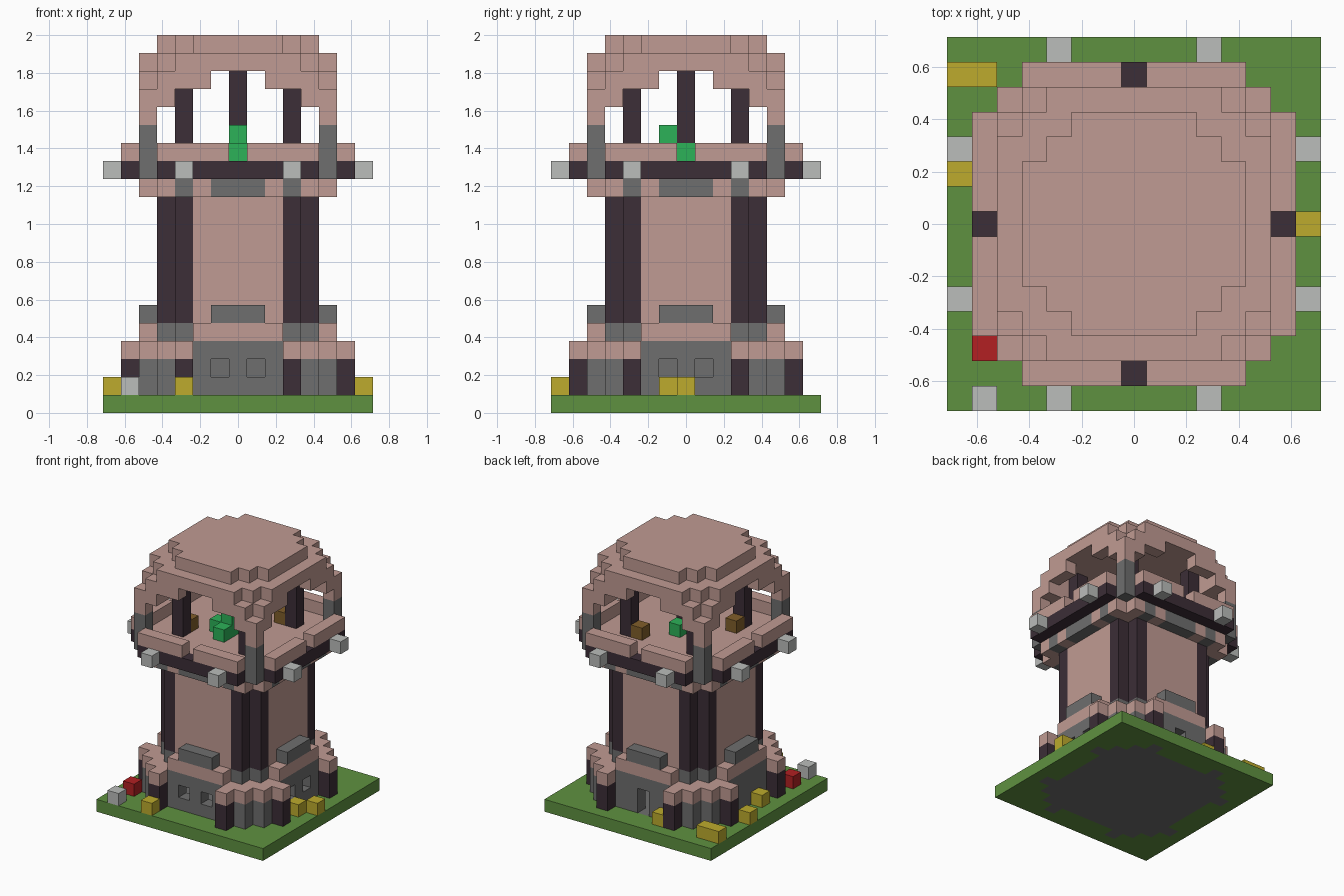
import bpy
import bmesh
from mathutils import Vector

if "Cube" in bpy.data.objects:
    bpy.data.objects.remove(bpy.data.objects["Cube"], do_unlink=True)

U = 2 / 21  # edge of one block


def material(name, rgb):
    lin = [(c / 255 / 12.92) if c < 11 else ((c / 255 + 0.055) / 1.055) ** 2.4 for c in rgb]
    m = bpy.data.materials.new(name)
    m.use_nodes = True
    m.diffuse_color = (*lin, 1)
    m.node_tree.nodes["Principled BSDF"].inputs["Base Color"].default_value = (*lin, 1)
    return m


pink = material("pink stone", (192, 155, 147))
dark = material("dark timber", (60, 46, 55))
grey = material("grey stone", (110, 110, 110))
light = material("pale lantern", (187, 189, 187))
grass = material("grass green", (95, 145, 64))
yellow = material("hay yellow", (189, 171, 45))
red = material("red", (178, 32, 34))
bright = material("bright green", (44, 178, 88))
brown = material("brown wood", (128, 94, 42))


def box(x, y, z):
    """Blocks filling inclusive ranges; a plain number means one block."""
    spans = [(v, v) if isinstance(v, int) else v for v in (x, y, z)]
    rx, ry, rz = [range(a, b + 1) for a, b in spans]
    return {(i, j, k) for i in rx for j in ry for k in rz}


def around(cells):
    """Mirror blocks across both axes and both diagonals."""
    out = set()
    for i, j, k in cells:
        for a, b in ((i, j), (j, i)):
            out |= {(s * a, t * b, k) for s in (1, -1) for t in (1, -1)}
    return out


def part(name, mat, cells):
    """Build the outer skin of a group of blocks as one mesh."""
    bm = bmesh.new()
    for c in sorted(cells):
        for axis in range(3):
            for sign in (1, -1):
                n = Vector((0, 0, 0))
                n[axis] = sign
                if tuple(int(p + q) for p, q in zip(c, n)) in cells:
                    continue
                a, b = Vector((0, 0, 0)), Vector((0, 0, 0))
                a[(axis + 1) % 3] = 0.5
                b[(axis + 2) % 3] = 0.5 * sign
                mid = Vector(c) + Vector((0, 0, 0.5)) + n * 0.5
                ring = (mid - a - b, mid + a - b, mid + a + b, mid - a + b)
                bm.faces.new([bm.verts.new(v * U) for v in ring])
    bmesh.ops.remove_doubles(bm, verts=bm.verts, dist=U / 100)
    bmesh.ops.dissolve_limit(bm, angle_limit=0.01, verts=bm.verts, edges=bm.edges)
    mesh = bpy.data.meshes.new(name)
    bm.to_mesh(mesh)
    bm.free()
    mesh.materials.append(mat)
    obj = bpy.data.objects.new(name, mesh)
    bpy.context.collection.objects.link(obj)
    return obj


# Ground slab with the stone floor set into it
floor = around(box((0, 4), (0, 5), 0) | box(3, 6, 0))
part("stone_floor", grey, floor)
part("grass_slab", grass, box((-7, 7), (-7, 7), 0) - floor)

# Base walls with window and door openings
walls = around(box((0, 2), 5, (1, 3)) | box((3, 4), 5, (1, 2)) | box(4, 4, (1, 2)))
for s in (1, -1):
    walls -= box(s, -5, 2) | box(5, s, 2)
walls -= box(0, 5, (1, 2))
part("base_walls", grey, walls)
part("base_posts", dark, around(box(3, 6, (1, 2))))
part("base_corner_caps", pink, around(box(3, (5, 6), 3) | box(4, (4, 5), 3)))

# Step above the base
part("base_step", pink, around(box((0, 2), (0, 5), 4) | box(3, 3, 4)))
part("column_feet", grey, around(box(3, 4, 4)))
part("lower_ledges", grey, around(box((0, 1), 5, 5)))

# Tower shaft
part("tower_panels", pink, around(box((0, 2), 4, (5, 11))))
part("tower_columns", dark, around(box(3, (3, 4), (5, 11))))

# Brackets under the balcony
brackets = around(box((0, 1), 5, 12) | box(3, 5, 12))
part("balcony_brackets", grey, brackets)
part("balcony_support", pink, around(box((0, 4), (0, 5), 12)) - brackets)

# Balcony floor, rim, parapet and lanterns
part("balcony_floor", pink, around(box((0, 4), (0, 5), 13)))
part("balcony_rim", dark, around(box((0, 4), 6, 13)))
part("balcony_parapet", pink, around(box((1, 4), 6, 14)))
part("hanging_lanterns", light, around(box(3, 7, 13)))

# Corner pillars and inner columns
part("pillar_bases", grey, around(box(5, 5, (13, 15))))
part("pillar_tops", pink, around(box(5, 5, (16, 17))))
part("inner_columns", dark, around(box(3, 3, (14, 18))))
part("central_column", dark, box(0, 0, (15, 18)))

# Arches and stepped roof
part("roof_arches", pink, around(box(4, (4, 5), (17, 18)) | box((2, 3), 5, 18)))
part("roof_lower", pink, around(box((0, 3), (0, 5), 19) | box(4, 4, 19)))
part("roof_top", pink, around(box((0, 2), (0, 4), 20) | box(3, 3, 20)))

# Things on the balcony
part("balcony_crates", brown, box(2, 3, 14) | box(-3, -2, 14))
part("green_figure", bright, box(0, (-2, 1), 14) | box(-1, -1, 14) | box(0, -1, 15))

# Things lying on the grass
bales = box((-7, -6), 6, 1)
for x, y in ((-7, 2), (-6, -1), (-2, 6), (-3, -7), (6, -1), (7, 0)):
    bales |= box(x, y, 1)
part("hay_bales", yellow, bales)
part("red_block", red, box(-6, -5, 1))
part("pale_block", light, box(-6, -7, 1))
